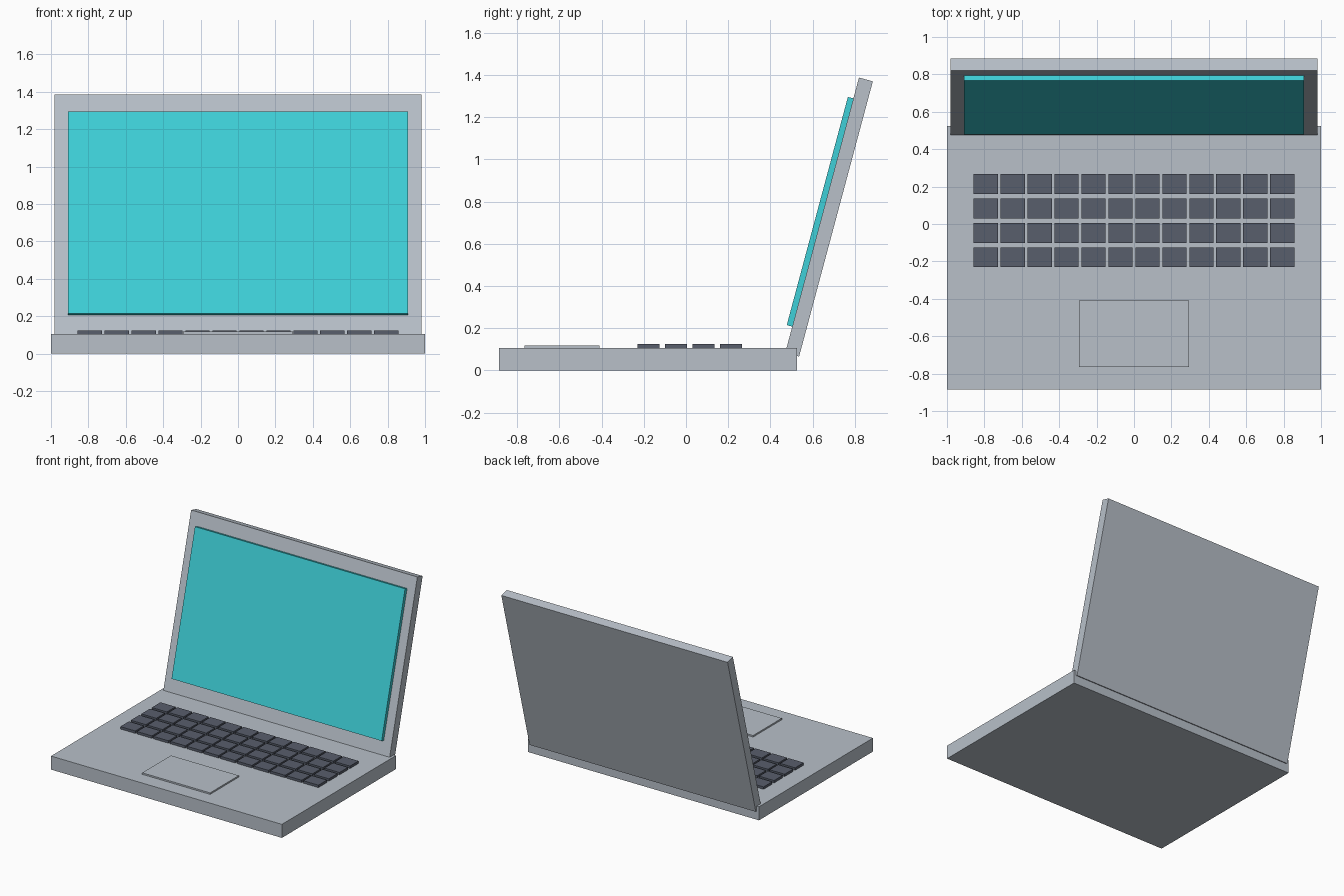
import bpy, math
from mathutils import Matrix, Vector

if "Cube" in bpy.data.objects:
    bpy.data.objects.remove(bpy.data.objects["Cube"])


def material(name, rgb):
    """Flat colour from 0-255 sRGB."""
    lin = [((c / 255 + 0.055) / 1.055) ** 2.4 for c in rgb]
    m = bpy.data.materials.new(name)
    m.diffuse_color = (*lin, 1)
    m.use_nodes = True
    m.node_tree.nodes["Principled BSDF"].inputs["Base Color"].default_value = m.diffuse_color
    return m


silver = material("silver_grey", (184, 192, 201))
key_grey = material("dark_slate", (88, 94, 108))
cyan = material("screen_cyan", (62, 208, 216))


def box(name, lo, hi, mat, frame=Matrix()):
    """Box between two corners, given in a local frame."""
    lo, hi = Vector(lo), Vector(hi)
    size = Matrix.Diagonal((*(hi - lo), 1))
    bpy.ops.mesh.primitive_cube_add(size=1)
    ob = bpy.context.object
    ob.name = name
    ob.data.transform(Matrix.Translation((lo + hi) / 2) @ size)
    ob.matrix_world = frame
    ob.data.materials.append(mat)
    return ob


# Base slab and trackpad
BASE_TOP = 0.106
box("base", (-1, -0.885, 0), (1, 0.525, BASE_TOP), silver)
box("trackpad", (-0.294, -0.765, BASE_TOP - 0.01), (0.294, -0.41, 0.118), silver)

# Keyboard: 4 rows of 12 keys
for row in range(4):
    for col in range(12):
        x = (col - 5.5) * 0.1442
        y = 0.213 - row * 0.1303
        box(f"key_{row + 1}_{col + 1}", (x - 0.065, y - 0.053, BASE_TOP - 0.01),
            (x + 0.065, y + 0.053, 0.125), key_grey)

# Lid and screen share a frame leaning back 15 degrees,
# with its origin on the lower front edge of the lid
lean = Matrix.Translation((0, 0.470, 0.083)) @ Matrix.Rotation(math.radians(-15), 4, 'X')
box("lid", (-0.98, 0, 0), (0.98, 0.068, 1.35), silver, lean)
box("screen", (-0.91, -0.027, 0.129), (0.91, 0.004, 1.248), cyan, lean)
